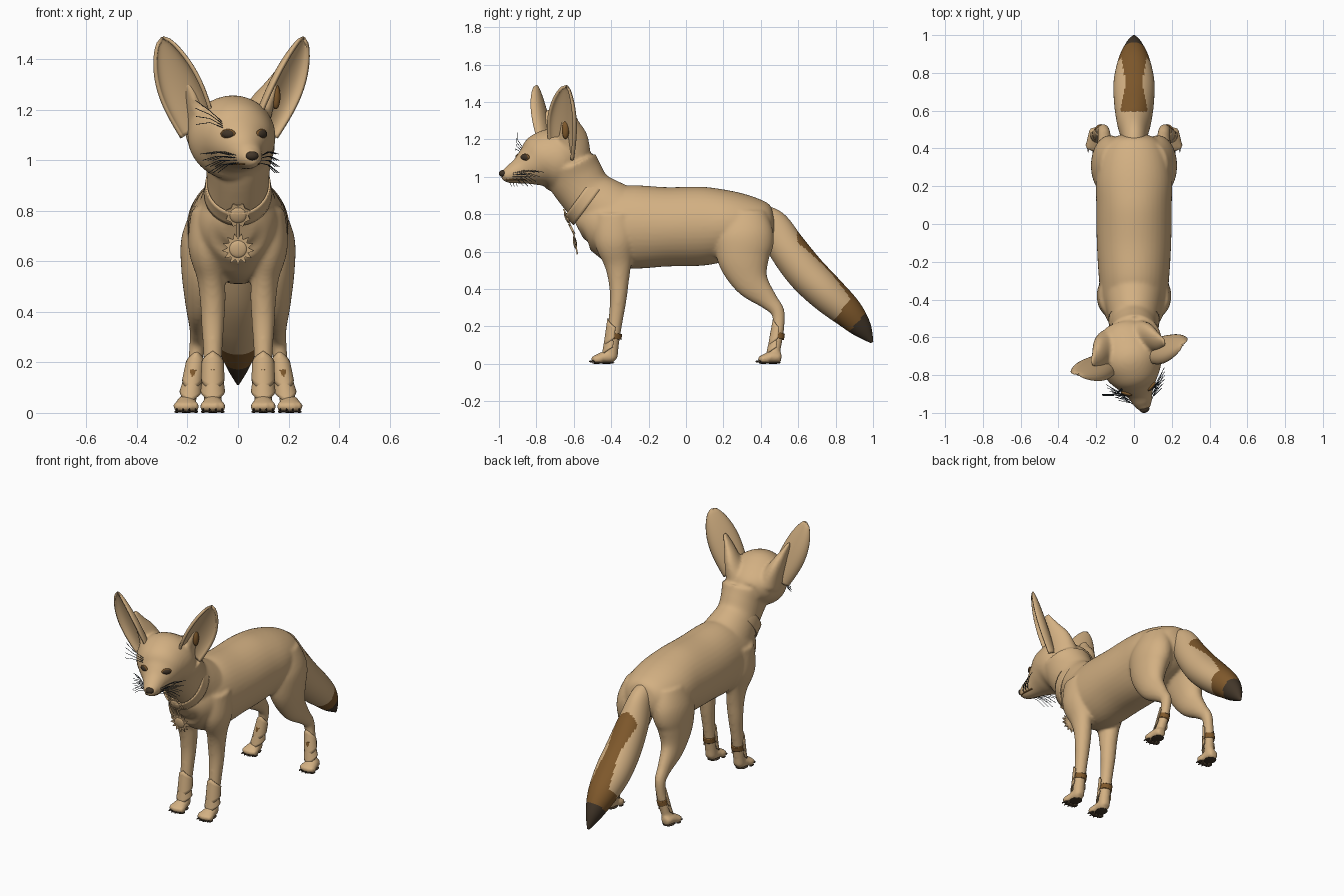
import bpy, bmesh, math
from mathutils import Matrix, Vector

if "Cube" in bpy.data.objects:
    bpy.data.objects.remove(bpy.data.objects["Cube"])


def material(name, rgb):
    m = bpy.data.materials.new(name)
    m.use_nodes = True
    m.diffuse_color = (*rgb, 1)
    m.node_tree.nodes["Principled BSDF"].inputs["Base Color"].default_value = (*rgb, 1)
    return m


TAN = material("sandy fur", (0.65, 0.435, 0.225))
BROWN = material("brown", (0.215, 0.1, 0.025))
DARK = material("dark brown", (0.055, 0.037, 0.022))
BLUE = material("whisker slate", (0.03, 0.042, 0.055))

# The head is turned a little towards the left
YAW = 16
HEAD = (Matrix.Translation((-0.03, -0.68, 0)) @ Matrix.Rotation(math.radians(YAW), 4, 'Z')
        @ Matrix.Translation((0, 0.68, 0)))
STILL = Matrix.Identity(4)


def finish(name, bm, mats, M=STILL, smooth=True):
    bmesh.ops.transform(bm, matrix=M, verts=bm.verts)
    bmesh.ops.recalc_face_normals(bm, faces=bm.faces)
    me = bpy.data.meshes.new(name)
    bm.to_mesh(me)
    bm.free()
    for m in mats:
        me.materials.append(m)
    for p in me.polygons:
        p.use_smooth = smooth
    ob = bpy.data.objects.new(name, me)
    bpy.context.collection.objects.link(ob)
    return ob


def smooth_path(pts, sub):
    ext = [pts[0]] + list(pts) + [pts[-1]]
    out = []
    for i in range(len(pts) - 1):
        a, b, c, d = ext[i:i + 4]
        for k in range(sub):
            t = k / sub
            out.append([q + t / 2 * (r - p + t * (2 * p - 5 * q + 4 * r - s + t * (3 * (q - r) + s - p)))
                        for p, q, r, s in zip(a, b, c, d)])
    return out + [list(pts[-1])]


def loft(name, pts, mat=(TAN,), M=STILL, n=40, sub=6, cap=True, side=1):
    """Skin ellipses (x, y, z, half width, half depth) along a path."""
    path = smooth_path(pts, sub)
    cs = [Vector((side * p[0], p[1], p[2])) for p in path]
    bm, rings = bmesh.new(), []
    for i, p in enumerate(path):
        t = (cs[min(i + 1, len(cs) - 1)] - cs[max(i - 1, 0)]).normalized()
        up = t.cross(Vector((1, 0, 0))).normalized()
        across = up.cross(t)
        rings.append([bm.verts.new(cs[i] + across * max(p[3], .004) * math.cos(a) + up * max(p[4], .004) * math.sin(a))
                      for a in (math.tau * k / n for k in range(n))])
    for r, s in zip(rings, rings[1:]):
        for k in range(n):
            bm.faces.new((r[k], r[(k + 1) % n], s[(k + 1) % n], s[k]))
    if cap:
        bm.faces.new(rings[0])
        bm.faces.new(rings[-1])
    return finish(name, bm, mat, M)


def ball(name, loc, size, mat=TAN, M=STILL):
    bm = bmesh.new()
    bmesh.ops.create_uvsphere(bm, u_segments=16, v_segments=10, radius=1)
    return finish(name, bm, (mat,), M @ Matrix.Translation(loc) @ Matrix.Diagonal((*size, 1)))


def sheet(name, fn, nu, nv, thick, M=STILL):
    """Thin shell from a surface function of u in -1..1 and v in 0..1."""
    bm = bmesh.new()
    g = [[bm.verts.new(fn(2 * i / nu - 1, j / nv)) for i in range(nu + 1)] for j in range(nv + 1)]
    for j in range(nv):
        for i in range(nu):
            bm.faces.new((g[j][i], g[j][i + 1], g[j + 1][i + 1], g[j + 1][i]))
    mod = finish(name, bm, (TAN,), M).modifiers.new("thickness", 'SOLIDIFY')
    mod.thickness, mod.offset = thick, 0


def strand(name, pts, radius, mat):
    cu = bpy.data.curves.new(name, 'CURVE')
    cu.dimensions, cu.bevel_depth, cu.bevel_resolution = '3D', radius, 1
    sp = cu.splines.new('POLY')
    sp.points.add(len(pts) - 1)
    for q, p in zip(sp.points, pts):
        q.co = (*p, 1)
    cu.materials.append(mat)
    bpy.context.collection.objects.link(bpy.data.objects.new(name, cu))


# Body, neck and head masses
parts = [
    loft("body", [(0, -.575, .72, .06, .06), (0, -.54, .735, .12, .13), (0, -.45, .745, .165, .185),
                  (0, -.3, .733, .185, .222), (0, -.1, .733, .197, .212), (0, .1, .737, .2, .21),
                  (0, .25, .745, .2, .18), (0, .38, .745, .17, .14), (0, .45, .74, .12, .1), (0, .475, .74, .06, .05)]),
    loft("neck", [(0, -.35, .76, .17, .2), (0, -.45, .84, .145, .165), (0, -.53, .91, .125, .145),
                  (0, -.585, .99, .13, .15), (0, -.62, 1.06, .15, .15)]),
    loft("head", [(0, -.52, 1.08, .07, .06), (0, -.56, 1.085, .13, .1), (0, -.64, 1.09, .165, .145),
                  (0, -.71, 1.09, .175, .168), (0, -.78, 1.08, .152, .152), (0, -.84, 1.055, .113, .107),
                  (0, -.9, 1.03, .072, .07), (0, -.96, 1.012, .05, .046), (0, -.995, 1.012, .028, .026)], M=HEAD),
]

# Legs and paws, one pair at a time
HIND = [(.1, .3, .8, .08, .13), (.125, .31, .68, .1, .16), (.14, .31, .56, .085, .14), (.15, .35, .44, .06, .095),
        (.155, .44, .34, .038, .052), (.16, .49, .28, .032, .037), (.17, .495, .2, .029, .031),
        (.185, .48, .1, .03, .031), (.2, .465, .03, .03, .03)]
FORE = [(.11, -.38, .8, .075, .11), (.12, -.38, .66, .077, .11), (.107, -.365, .54, .056, .075),
        (.1, -.36, .45, .051, .056), (.1, -.362, .35, .045, .045), (.1, -.378, .22, .037, .038),
        (.1, -.395, .1, .035, .036), (.1, -.4, .03, .035, .036)]
for s, hand in ((1, "left"), (-1, "right")):
    # Root of the ear flowing out of the skull
    parts.append(loft(hand + "_ear_root", [(.09, -.63, 1.11, .08, .1), (.13, -.64, 1.2, .05, .085),
                                           (.165, -.665, 1.28, .028, .055), (.2, -.68, 1.36, .008, .02)], M=HEAD, side=s))
    for end, leg, px, py in (("hind", HIND, .205, .49), ("front", FORE, .1, -.4)):
        tag = f"{hand}_{end}"
        parts.append(loft(tag + "_leg", leg, side=s))
        parts.append(loft(tag + "_paw", [(px, py + .02, .032, .028, .026), (px, py - .03, .036, .042, .032),
                                         (px, py - .075, .028, .043, .024)], side=s))
        for k in (-1.5, -.5, .5, 1.5):
            x, y = s * px + k * .025, py - .085 + abs(k) * .009
            parts.append(ball("toe", (x, y, .025), (.0145, .03, .022)))
            ball(tag + "_claw", (x, y - .028, .013), (.003, .011, .005), DARK)
            ball(tag + "_toe_pad", (x, y, .005), (.01, .019, .005), DARK)
        ball(tag + "_paw_pad", (s * px, py - .025, .006), (.036, .042, .006), DARK)

        # Leather strap and the pointed guard plates over it
        low, high = leg[-2], leg[-3]

        def shin(z):
            t = (z - low[2]) / (high[2] - low[2])
            return [a + (b - a) * t for a, b in zip(low, high)]

        strap = [shin(z) for z in (.135, .165)]
        loft(tag + "_strap", [(p[0], p[1], p[2], p[3] + .004, p[4] + .008) for p in strap], (BROWN,), side=s)

        def plate(bottom, top, flare):
            def at(u, v):
                z = bottom + (top - bottom) * v + .05 * (1 - abs(u)) * (2 * v - 1)
                p, a = shin(z), u * 1.7
                r = p[3] + .005 + flare * (1 - v)
                return (s * p[0] + r * math.sin(a), p[1] - r * math.cos(a), z)
            return at

        sheet(tag + "_upper_guard", plate(.135, .195, .003), 16, 6, .006)
        sheet(tag + "_lower_guard", plate(.09, .12, .006), 16, 6, .006)

# Blend the masses into one smooth skin
bpy.ops.object.select_all(action='DESELECT')
for ob in parts:
    ob.select_set(True)
body = parts[0]
bpy.context.view_layer.objects.active = body
bpy.ops.object.join()
rm = body.modifiers.new("blend", 'REMESH')
rm.mode, rm.voxel_size, rm.use_smooth_shade = 'VOXEL', .0095, True
sm = body.modifiers.new("soften", 'SMOOTH')
sm.factor, sm.iterations = .5, 8
bpy.ops.object.convert(target='MESH')
body.data.shade_smooth()


def on_skin(origin, direction):
    hit, loc, _, _ = body.ray_cast(HEAD @ Vector(origin), HEAD.to_3x3() @ Vector(direction))
    return loc if hit else HEAD @ Vector(origin)


# Ears open forwards and outwards
base, tip = Vector((.125, -.685, 1.12)), Vector((.29, -.72, 1.485))
axis = tip - base
along = axis.normalized()
front = Vector((.6, -.78, 0))
front = (front - along * front.dot(along)).normalized()
across = front.cross(along)
for s, hand in ((1, "left"), (-1, "right")):
    def ear(u, v):
        shape = (.8 + .2 * math.sin(v * math.pi)) * max(1 - v ** 3.6, 0) ** .55
        p = base + axis * v + shape * (across * .092 * math.sin(u * 1.57) + front * .055 * (u * u - .3))
        return (s * p.x, p.y, p.z)

    sheet(hand + "_ear", ear, 20, 28, .014, HEAD)

    # Eyes, mouth and whiskers
    spot = on_skin((s * .069, -1.2, 1.105), (0, 1, 0))
    turn = Matrix.Translation(spot) @ Matrix.Rotation(math.radians(YAW + s * 32), 4, 'Z')
    ball(hand + "_eye_rim", (0, 0, 0), (.031, .01, .019), BROWN, turn)
    ball(hand + "_eye", (0, -.003, 0), (.026, .01, .016), DARK, turn)

    lips = [on_skin((s * .3, y, .985), (-s, 0, 0)) for y in (-.98, -.96, -.94, -.92, -.9, -.88)]
    strand(hand + "_mouth", lips, .004, BROWN)
    for k in range(12):
        row, col = k % 4, k // 4
        root = on_skin((s * .3, -.95 + .02 * col, .99 + .01 * row), (-s, 0, 0))
        reach = HEAD.to_3x3() @ Vector((s * (.075 + .01 * col), .04 + .02 * row, -.04 + .015 * row))
        bend = Vector((0, 0, .012))
        strand(hand + "_whisker", [root, root + reach * .5 + bend, root + reach], .0014, BLUE)
for k in range(4):
    root = on_skin((-.085, -1.2, 1.13 + .008 * k), (0, 1, 0))
    strand("brow_whisker", [root, root + Vector((-.05, -.03, .02 + .008 * k)),
                            root + Vector((-.105, -.03, .012 + .024 * k))], .0014, BLUE)
ball("nose", (0, -.993, 1.018), (.026, .019, .018), DARK, HEAD)
ball("inner_ear_patch", base + axis * .36 + front * -.003, (.018, .02, .05), BROWN, HEAD)

# Tail: brown saddle stripe, brown band and dark tip
tail = loft("tail", [(0, .37, .81, .05, .05), (0, .46, .745, .066, .085), (0, .54, .62, .09, .1),
                     (0, .64, .49, .105, .105), (0, .75, .38, .108, .1), (0, .86, .28, .085, .084),
                     (0, .94, .19, .047, .055), (0, .995, .115, .006, .008)], (TAN, BROWN, DARK), n=72, sub=14)
for f in tail.data.polygons:
    c = f.center
    reach = .75 * c.y - .66 * c.z
    stripe = .048 + .2 * max(abs(c.y - .75) - .03, 0)
    if reach > .54:
        f.material_index = 2
    elif reach > .435 or (c.y > .595 and f.normal.z > .15 and abs(c.x) < stripe):
        f.material_index = 1

# Collar with a medallion and a hanging sun pendant
collar = loft("collar", [(0, -.508, .868, .136, .158), (0, -.535, .888, .132, .153), (0, -.562, .908, .129, .15)],
              cap=False, sub=2)
collar.modifiers.new("thickness", 'SOLIDIFY').thickness = .008


def sun(name, loc, inner, outer, rays, tilt):
    M = Matrix.Translation(loc) @ Matrix.Rotation(math.radians(90 + tilt), 4, 'X')
    bm = bmesh.new()
    rim = [bm.verts.new(((outer if k % 2 else inner) * math.sin(math.pi * k / rays),
                         (outer if k % 2 else inner) * math.cos(math.pi * k / rays), 0)) for k in range(2 * rays)]
    face = bm.faces.new(rim)
    up = bmesh.ops.extrude_face_region(bm, geom=[face])["geom"]
    bmesh.ops.translate(bm, vec=(0, 0, .008), verts=[v for v in up if isinstance(v, bmesh.types.BMVert)])
    finish(name, bm, (TAN,), M, False)
    ball(name + "_boss", (0, 0, .006), (inner * .85, inner * .85, .01), TAN, M)


sun("medallion", (0, -.632, .785), .04, .052, 8, 22)
sun("sun_pendant", (0, -.588, .65), .042, .064, 13, 10)
strand("pendant_link", [(0, -.625, .75), (0, -.61, .72), (0, -.597, .695)], .007, TAN)
